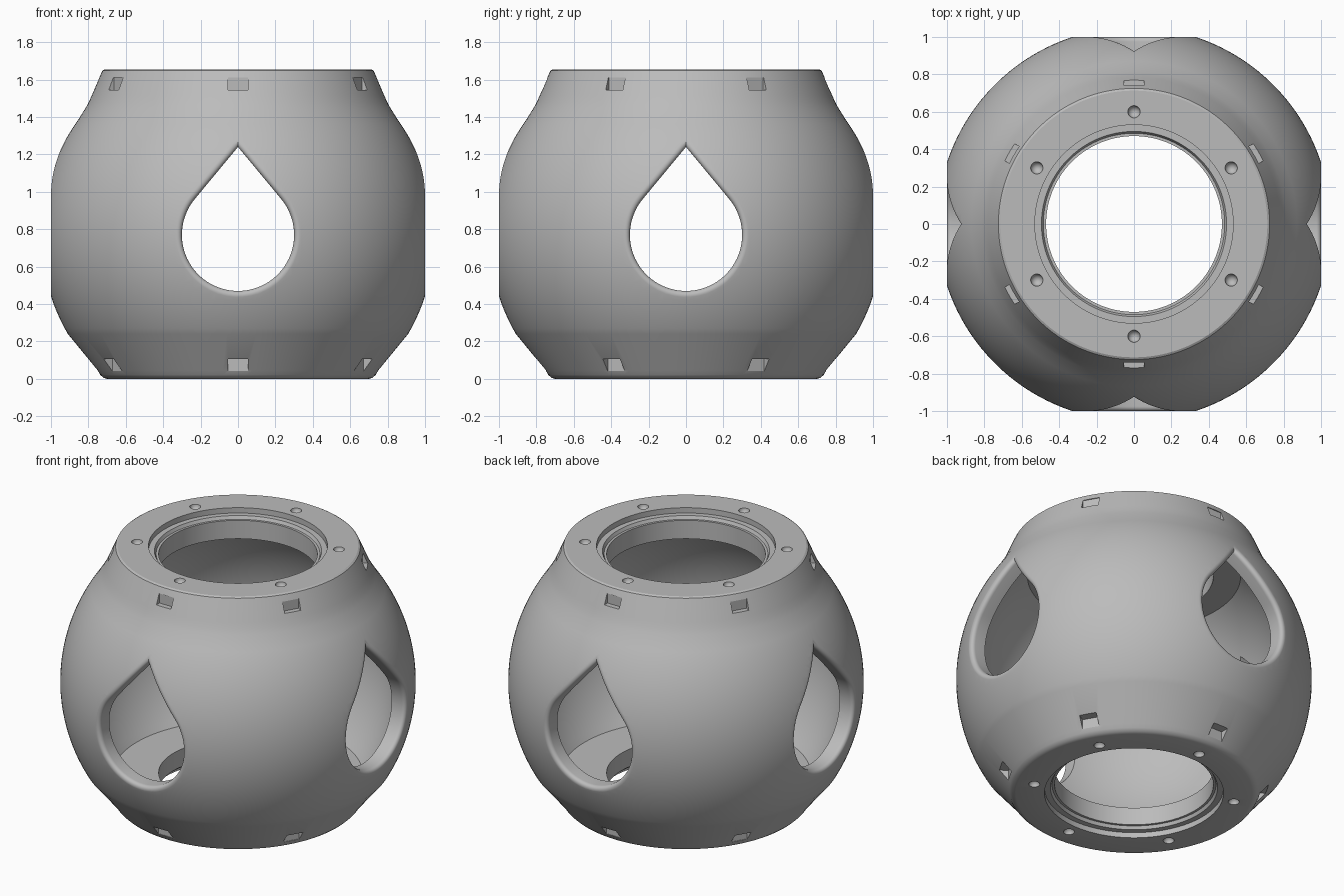
import bpy, bmesh
from math import sin, cos, pi, sqrt, acos, radians
from mathutils import Matrix, Vector

if "Cube" in bpy.data.objects:
    bpy.data.objects.remove(bpy.data.objects["Cube"])

R, CZ, H = 1.053, 0.77, 1.655      # sphere radius, sphere centre height, total height
INNER, FLOOR, ROOF = 0.95, 0.17, 1.48
BORE, HOLE, FILLET = 0.47, 0.30, 0.035

grey = bpy.data.materials.new("plain grey")
grey.use_nodes = True
colour = (0.5, 0.5, 0.5, 1)
grey.diffuse_color = colour
grey.node_tree.nodes["Principled BSDF"].inputs["Base Color"].default_value = colour


def make_object(name, bm):
    bmesh.ops.recalc_face_normals(bm, faces=bm.faces)
    mesh = bpy.data.meshes.new(name)
    bm.to_mesh(mesh)
    bm.free()
    mesh.materials.append(grey)
    ob = bpy.data.objects.new(name, mesh)
    bpy.context.collection.objects.link(ob)
    return ob


def bridge(bm, a, b):
    n = len(a)
    for i in range(n):
        j = (i + 1) % n
        bm.faces.new((a[i], a[j], b[j], b[i]))


def sphere_arc(radius, z0, z1, steps):
    """Profile points on a sphere between two heights."""
    a0, a1 = acos((z0 - CZ) / radius), acos((z1 - CZ) / radius)
    angles = [a0 + (a1 - a0) * i / steps for i in range(steps + 1)]
    return [(radius * sin(a), CZ + radius * cos(a)) for a in angles]


def rim(z, s):
    """Stepped seat around a bore, from the flat face inwards."""
    return [(0.53, z), (0.53, z + s * 0.035), (0.495, z + s * 0.035),
            (0.485, z + s * 0.055), (BORE, z + s * 0.055)]


# Body: hollow sphere with flattened ends, turned from one closed profile
profile = [(0.70, 0), (0.72, 0.006), (0.737, 0.022), (0.75, 0.045)]
profile += sphere_arc(R, 0.24, 1.39, 36)
profile += [(0.833, 1.42), (0.814, 1.45), (0.798, 1.48), (0.782, 1.515),
            (0.731, 1.635), (0.725, 1.648), (0.713, H)]
profile += rim(H, -1) + [(BORE, ROOF)]
profile += sphere_arc(INNER, ROOF, FLOOR, 32)
profile += [(BORE, FLOOR)] + rim(0, 1)[::-1]

SEG = 144
bm = bmesh.new()
rings = []
for r, z in profile:
    turn = [2 * pi * (i + 0.5) / SEG for i in range(SEG)]
    rings.append([bm.verts.new((r * cos(a), r * sin(a), z)) for a in turn])
for k, ring in enumerate(rings):
    bridge(bm, ring, rings[(k + 1) % len(rings)])
body = make_object("hollow_body", bm)


# Teardrop windows with rounded outer lips
def teardrop(r):
    tip = r * 0.47 / 0.30
    a0 = pi / 2 - acos(r / tip)
    arc = [a0 - (2 * a0 + pi) * i / 56 for i in range(57)]
    pts = [Vector((r * cos(a), r * sin(a))) for a in arc]
    top = Vector((0, tip))
    left = [pts[-1].lerp(top, i / 10) for i in range(1, 11)]
    right = [top.lerp(pts[0], i / 10) for i in range(1, 10)]
    return pts + left + right


def add_window(bm, turn):
    def ring(r, depth=None, y=None):
        return [bm.verts.new(turn @ Vector((p.x, y or sqrt(R * R - p.length_squared) - depth,
                                           CZ + p.y))) for p in teardrop(r)]
    loops = [ring(HOLE, y=0.60)]
    for k in range(9):
        t = pi / 2 * k / 8
        loops.append(ring(HOLE + FILLET * (1 - cos(t)), depth=FILLET * (1 - sin(t))))
    loops.append(ring(HOLE + FILLET + 0.002, y=1.3))
    for a, b in zip(loops, loops[1:]):
        bridge(bm, a, b)
    bm.faces.new(loops[0])
    bm.faces.new(loops[-1])


cut = bmesh.new()
for q in range(4):
    add_window(cut, Matrix.Rotation(q * pi / 2, 4, 'Z'))

# Six clip pockets and six dimples around each end
for k in range(6):
    turn = Matrix.Rotation(radians(30 + 60 * k), 4, 'Z')
    for z, r in ((1.578, 0.79), (0.075, 0.80)):
        bmesh.ops.create_cube(cut, size=1, matrix=turn @ Matrix.Translation((r, 0, z))
                              @ Matrix.Diagonal((0.11, 0.105, 0.065, 1)))
    for z in (0, H):
        bmesh.ops.create_uvsphere(cut, u_segments=20, v_segments=10, radius=0.033,
                                  matrix=turn @ Matrix.Translation((0.6, 0, z)))
cutter = make_object("opening_cutter", cut)
cutter.hide_render = True

bpy.context.view_layer.objects.active = body
body.select_set(True)
mod = body.modifiers.new("openings", 'BOOLEAN')
mod.operation = 'DIFFERENCE'
mod.solver = 'EXACT'
mod.object = cutter
bpy.ops.object.modifier_apply(modifier=mod.name)
bpy.data.objects.remove(cutter)
bpy.ops.object.shade_smooth_by_angle(angle=radians(28))
